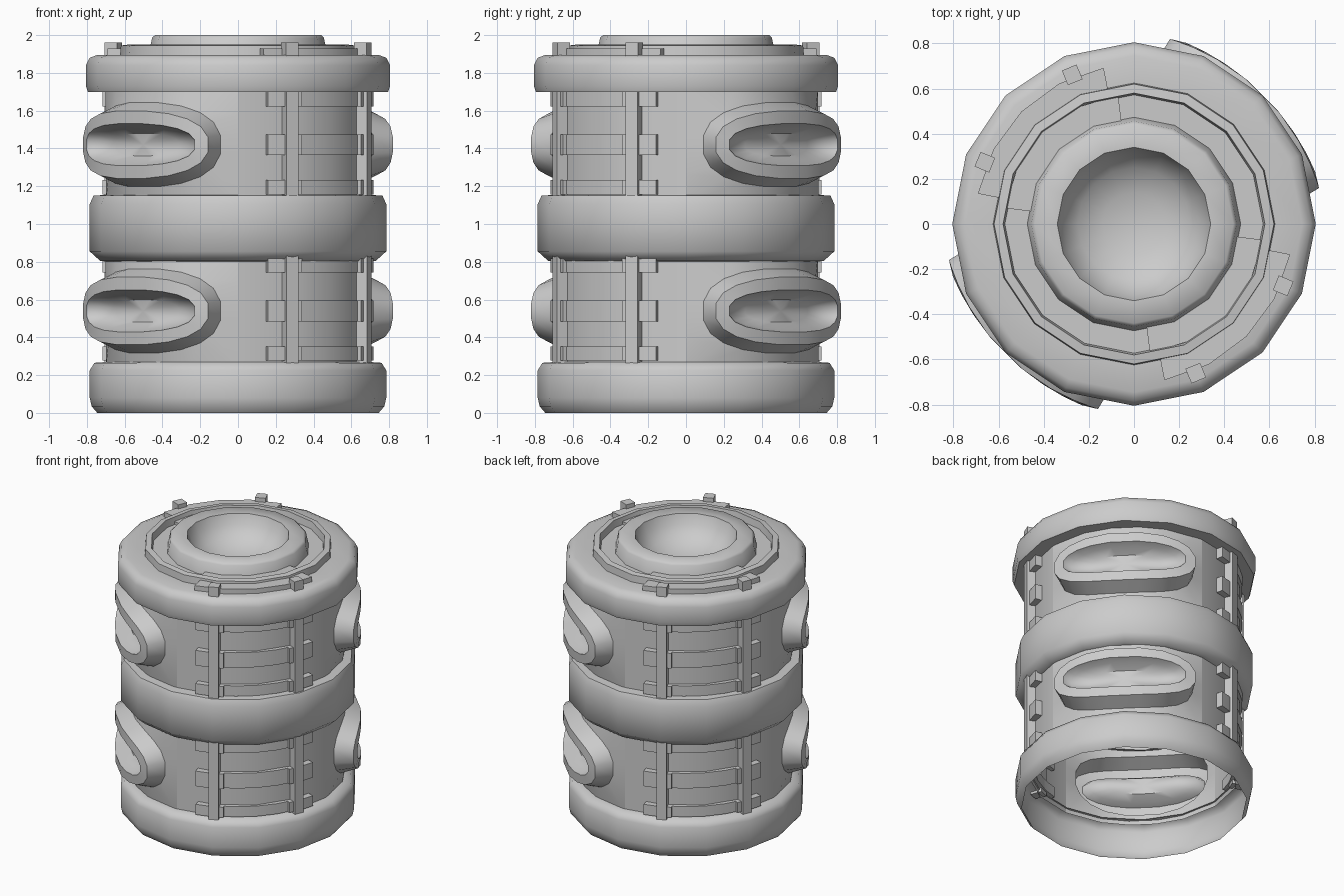
import bpy, bmesh
from math import sin, cos, radians, pi

cube = bpy.data.objects.get("Cube")
if cube:
    bpy.data.objects.remove(cube)

SIDES = 16
grey = bpy.data.materials.new("plain_grey")
grey.use_nodes = True
colour = (0.6, 0.6, 0.6, 1)
grey.diffuse_color = colour
grey.node_tree.nodes["Principled BSDF"].inputs["Base Color"].default_value = colour


def polar(r, deg, z):
    return (r * cos(radians(deg)), r * sin(radians(deg)), z)


def finish(bm, name, angle=40):
    """Turn a bmesh into a named object, smooth but with sharp edges kept."""
    bmesh.ops.remove_doubles(bm, verts=bm.verts, dist=0.0005)
    mesh = bpy.data.meshes.new(name)
    bm.to_mesh(mesh)
    bm.free()
    mesh.materials.append(grey)
    obj = bpy.data.objects.new(name, mesh)
    bpy.context.collection.objects.link(obj)
    bpy.ops.object.select_all(action="DESELECT")
    obj.select_set(True)
    bpy.context.view_layer.objects.active = obj
    bpy.ops.object.shade_smooth_by_angle(angle=radians(angle))
    return obj


def bridge(bm, a, b, closed=True):
    n = len(a)
    for i in range(n if closed else n - 1):
        j = (i + 1) % n
        bm.faces.new((a[i], a[j], b[j], b[i]))


def lathe(name, profile, start=0, sweep=360, angle=40):
    """Revolve (radius, height) points around z."""
    bm = bmesh.new()
    steps = round(SIDES * sweep / 360)
    rings = [[bm.verts.new(polar(r, start + i * sweep / steps, z))
              for i in range(steps + 1)] for r, z in profile]
    for a, b in zip(rings, rings[1:]):
        bridge(bm, a, b, closed=False)
    return finish(bm, name, angle)


def arc_block(name, mid, a0, a1, r0, r1, z0, z1, steps=1):
    """Solid block following the wall between two angles."""
    bm = bmesh.new()
    rings = []
    for i in range(steps + 1):
        a = mid + a0 + (a1 - a0) * i / steps
        rings.append([bm.verts.new(polar(r, a, z))
                      for r, z in ((r0, z0), (r1, z0), (r1, z1), (r0, z1))])
    for a, b in zip(rings, rings[1:]):
        bridge(bm, a, b)
    bm.faces.new(rings[0][::-1])
    bm.faces.new(rings[-1])
    bmesh.ops.recalc_face_normals(bm, faces=bm.faces)
    return finish(bm, name)


def post(name, deg, r0, r1, width, z0, z1):
    """Upright box facing outwards."""
    half = width / 2
    bm = bmesh.new()
    bmesh.ops.create_cube(bm, size=1)
    c, s = cos(radians(deg)), sin(radians(deg))
    for v in bm.verts:
        r = r1 if v.co.x > 0 else r0
        t = half if v.co.y > 0 else -half
        v.co = (r * c - t * s, r * s + t * c, z1 if v.co.z > 0 else z0)
    return finish(bm, name)


def window_wall(name, mid, height):
    """Quarter of the wall drawn out into a framed oval recess."""
    bm = bmesh.new()
    n = 20
    # half angle, half height, radius, roundness (None = rectangle)
    spec = [(45, 0.305, 0.70, None), (37.5, 0.225, 0.715, 0.8),
            (34, 0.18, 0.835, 0.8), (29, 0.112, 0.835, 0.8),
            (27.5, 0.095, 0.77, 0.8), (19, 0.06, 0.715, 0.8)]
    rings = []
    for half_a, half_z, radius, power in spec:
        ring = []
        for i in range(n):
            t = 2 * pi * (i + 0.5) / n
            c, s = cos(t), sin(t)
            if power is None:
                m = max(abs(c), abs(s))
                u, w = c / m, s / m
            else:
                top = cos(pi / n) ** power
                u = abs(c) ** power / top * (1 if c > 0 else -1)
                w = abs(s) ** power * (1 if s > 0 else -1)
            r = radius - (0.025 * (1 - u * u) if radius > 0.8 else 0)
            ring.append(bm.verts.new(polar(r, mid + half_a * u, height + half_z * w)))
        rings.append(ring)
    for a, b in zip(rings, rings[1:]):
        bridge(bm, a, b)
    bmesh.ops.triangle_fill  # centre is closed with a fan below
    centre = bm.verts.new(polar(0.71, mid, height))
    for i in range(n):
        bm.faces.new((rings[-1][i], rings[-1][(i + 1) % n], centre))
    return finish(bm, name, 42)


# Thick bands around the drum
lathe("bottom_band", [(0.745, 0), (0.775, 0.035), (0.785, 0.08), (0.785, 0.225),
                      (0.76, 0.265), (0.69, 0.27)], angle=60)
lathe("middle_band", [(0.69, 0.80), (0.73, 0.805), (0.785, 0.855), (0.785, 1.105),
                      (0.765, 1.15), (0.69, 1.155)], angle=60)

# Lid: upper band, raised ring, sunken floor and central cup
lathe("top_band", [(0.69, 1.70), (0.795, 1.70), (0.805, 1.73), (0.805, 1.84),
                   (0.785, 1.88), (0.745, 1.895), (0.61, 1.895)], angle=60)
lathe("lid_ring", [(0.625, 1.89), (0.62, 1.945), (0.58, 1.95), (0.572, 1.90),
                   (0.46, 1.90)])
lathe("cup", [(0.475, 1.89), (0.455, 1.985), (0.44, 2.0), (0.34, 2.0), (0.315, 1.93),
              (0.25, 1.86), (0.14, 1.815), (0, 1.80)], angle=50)

levels = {"lower": (0.54, 0.25, 0.845), "upper": (1.42, 1.13, 1.70)}

for side, turn in (("front", 0), ("back", 180)):
    mid = turn - 45
    # Lid plates and clips
    arc_block(f"{side}_lid_plate", mid, -34, 34, 0.61, 0.705, 1.88, 1.93, 4)
    arc_block(f"{side}_floor_plate", mid, -38, 38, 0.46, 0.575, 1.88, 1.92, 4)
    for hand, sign in (("left", 1), ("right", -1)):
        post(f"{side}_{hand}_clip", mid + 22.5 * sign, 0.68, 0.75, 0.07, 1.88, 1.96)

    for level, (height, low, high) in levels.items():
        tag = f"{side}_{level}"
        # Plain wall quarter and window quarter
        lathe(f"{tag}_wall", [(0.70, height - 0.305), (0.70, height + 0.305)], mid - 45, 90)
        window_wall(f"{tag}_window", mid + 90, height)
        # Upright rails
        for hand, sign in (("left", 1), ("right", -1)):
            post(f"{tag}_{hand}_rail", mid + 22.5 * sign, 0.67, 0.752, 0.068, low, high)
        # Straps with end tabs on both rails
        for k, (offset, tall) in enumerate(((-0.225, 0.075), (0, 0.11), (0.24, 0.075))):
            z0, z1 = height + offset - tall / 2, height + offset + tall / 2
            arc_block(f"{tag}_strap_{k}", mid, -22.5, 22.5, 0.66, 0.718, z0, z1, 4)
            for hand, sign in (("left", 1), ("right", -1)):
                arc_block(f"{tag}_{hand}_tab_{k}", mid, 17.5 * sign, 32.5 * sign,
                          0.66, 0.735, z0, z1, 2)
